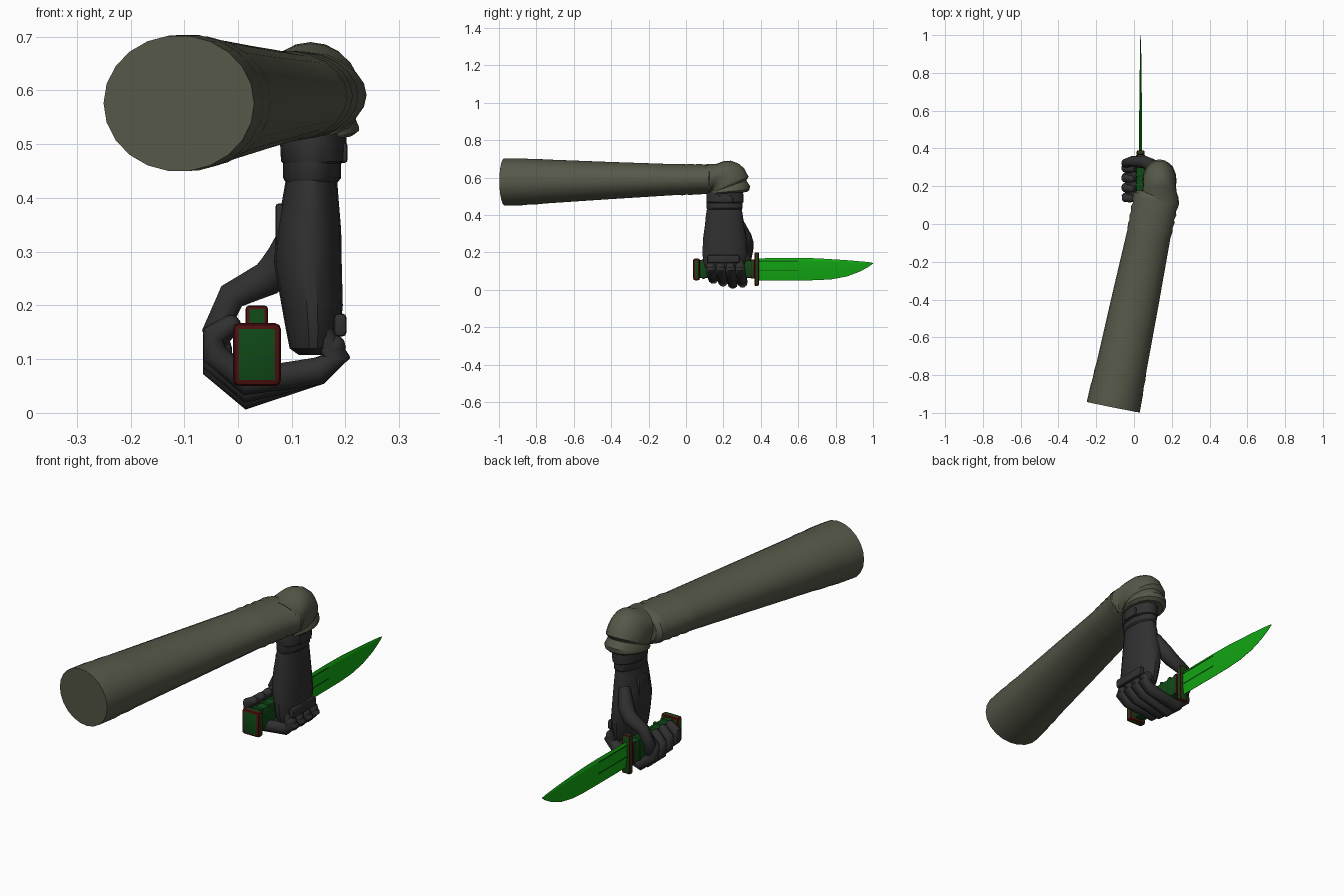
import bpy, bmesh, math
from mathutils import Vector

cube = bpy.data.objects.get("Cube")
if cube:
    bpy.data.objects.remove(cube, do_unlink=True)


def material(name, r, g, b):
    m = bpy.data.materials.new(name)
    m.use_nodes = True
    m.diffuse_color = (r, g, b, 1)
    bsdf = next(n for n in m.node_tree.nodes if n.type == 'BSDF_PRINCIPLED')
    bsdf.inputs["Base Color"].default_value = (r, g, b, 1)
    return m


OLIVE = material("olive cloth", 0.09, 0.097, 0.065)
BLACK = material("black glove", 0.03, 0.03, 0.031)
BLADE = material("bright green blade", 0.006, 0.38, 0.006)
GREEN = material("dark green grip", 0.005, 0.065, 0.008)
RED = material("dark red trim", 0.075, 0.005, 0.005)


def finish(name, bm, *mats, smooth=35):
    bmesh.ops.recalc_face_normals(bm, faces=bm.faces)
    me = bpy.data.meshes.new(name)
    bm.to_mesh(me)
    bm.free()
    ob = bpy.data.objects.new(name, me)
    bpy.context.collection.objects.link(ob)
    for m in mats:
        me.materials.append(m)
    if smooth:
        bpy.ops.object.select_all(action='DESELECT')
        ob.select_set(True)
        bpy.context.view_layer.objects.active = ob
        bpy.ops.object.shade_smooth_by_angle(angle=math.radians(smooth))
    return ob


def skin(bm, loops):
    """Bridge matching closed loops of points and cap both ends."""
    loops = [[bm.verts.new(p) for p in loop] for loop in loops]
    n = len(loops[0])
    for a, b in zip(loops, loops[1:]):
        for i in range(n):
            j = (i + 1) % n
            bm.faces.new((a[i], a[j], b[j], b[i]))
    bm.faces.new(loops[0])
    bm.faces.new(loops[-1])


def loft(name, mat, rings, side, n=20, smooth=35):
    """Each ring is (centre, direction, half width along side, half depth)."""
    loops = []
    for c, d, a, b in rings:
        d = Vector(d).normalized()
        u = Vector(side)
        u = (u - d * u.dot(d)).normalized()
        v = d.cross(u)
        loops.append([Vector(c) + u * a * math.cos(t) + v * b * math.sin(t)
                      for t in (2 * math.pi * i / n for i in range(n))])
    bm = bmesh.new()
    skin(bm, loops)
    return finish(name, bm, mat, smooth=smooth)


def digit(name, pts, radii, side):
    """Bent finger with rounded ends and mitred joints."""
    pts = [Vector(p) for p in pts]
    rings = []
    for i, (p, r) in enumerate(zip(pts, radii)):
        d = (pts[min(i + 1, len(pts) - 1)] - pts[max(i - 1, 0)]).normalized()
        rings.append((p, d, r, r))
    p, d, r, _ = rings[-1]
    rings += [(p + d * r * 0.5, d, r * 0.8, r * 0.8), (p + d * r * 0.8, d, r * 0.4, r * 0.4)]
    loft(name, BLACK, rings, side, n=10, smooth=50)


def box(name, lo, hi, mats, bevel=0.006, trim=False):
    bm = bmesh.new()
    bmesh.ops.create_cube(bm, size=1)
    lo, hi = Vector(lo), Vector(hi)
    for v in bm.verts:
        v.co = Vector([(l + h) / 2 + c * (h - l) for l, h, c in zip(lo, hi, v.co)])
    bmesh.ops.bevel(bm, geom=bm.edges[:], offset=bevel, segments=2, profile=0.5, affect='EDGES')
    bm.normal_update()
    if trim:  # rim red, flat panels green
        for f in bm.faces:
            f.material_index = 0 if max(abs(c) for c in f.normal) > 0.999 else 1
    return finish(name, bm, *mats)


# Upper sleeve: tapering tube with a hemmed shoulder end and folds near the elbow
axis = (0.2, 1, 0.01)
sleeve = [(-0.97, .143, .127), (-0.88, .141, .127), (-0.84, .137, .123), (-0.8, .138, .123),
          (-0.76, .134, .119), (-0.4, .126, .1), (-0.05, .116, .083), (-0.02, .12, .085),
          (0.0, .116, .081), (0.025, .121, .084), (0.045, .116, .08), (0.07, .122, .083),
          (0.09, .117, .079), (0.12, .124, .081), (0.145, .122, .077), (0.16, .1, .066)]
loft("upper_sleeve", OLIVE,
     [((-0.11 + 0.206 * (y + 0.97), y, 0.576 + 0.014 * (y + 0.97)), axis, a, b)
      for y, a, b in sleeve], (1, 0, 0), n=22)

# Elbow: rings fanned around the inside of the bend
elbow = [(.10, .67, .1), (.16, .672, .1), (.20, .687, .092), (.24, .69, .089), (.28, .675, .088),
         (.31, .65, .088), (.325, .62, .09), (.335, .605, .087), (.322, .585, .082),
         (.342, .555, .09), (.34, .535, .09), (.325, .522, .078)]
rings = []
for i, (y, z, w) in enumerate(elbow):
    out = Vector((0.135, y, z))
    inner = Vector((0.135, 0.125, 0.515 - 0.005 * (i % 2)))
    span = out - inner
    rings.append(((out + inner) / 2, (0, span.z, -span.y), w, span.length / 2))
loft("sleeve_elbow", OLIVE, rings, (1, 0, 0))

# Glove cuff, strap and hand body
down = (0, 0, -1)


def stack(name, rows, n=18):
    loft(name, BLACK, [((x, y, z), down, a, b) for z, x, a, y, b in rows], (1, 0, 0), n=n)


stack("glove_cuff", [(.53, .14, .06, .21, .095), (.508, .14, .062, .208, .1),
                     (.468, .14, .06, .208, .1), (.463, .138, .053, .206, .096)])
stack("glove_strap", [(.468, .138, .054, .206, .098), (.437, .138, .054, .206, .098),
                      (.43, .137, .049, .205, .093)])
stack("glove_hand", [(.44, .137, .047, .205, .093), (.40, .135, .052, .205, .1),
                     (.34, .132, .06, .206, .107), (.28, .13, .063, .207, .117),
                     (.20, .138, .057, .207, .121), (.15, .14, .05, .205, .115),
                     (.12, .14, .044, .205, .105), (.108, .138, .025, .205, .085)])
box("strap_buckle", (.185, .17, .465), (.204, .25, .503), [BLACK])
box("knuckle_guard", (.178, .115, .142), (.202, .285, .185), [BLACK], .008)
box("wrist_panel", (.07, .17, .31), (.085, .24, .39), [BLACK])

# Four fingers wrapped under the grip
names = ["little", "ring", "middle", "index"]
for i, name in enumerate(names):
    y = 0.13 + 0.052 * i
    lift = (0.026, 0.012, 0, 0.006)[i]
    pts = [(.155, y, .145), (.183, y + .004, .105), (.15, y + .008, .078),
           (.015, y + .016, .032 + lift), (-.045, y + .012, .085 + lift),
           (-.045, y + .008, .13 + lift * .6), (-.012, y + .004, .165)]
    digit(name + "_finger", pts, [.025, .027, .027, .027, .025, .023, .019], (0, 1, 0))
    bm = bmesh.new()
    bmesh.ops.create_uvsphere(bm, u_segments=10, v_segments=6, radius=0.026)
    bmesh.ops.translate(bm, verts=bm.verts, vec=(.176, y + .003, .122))
    finish(name + "_knuckle", bm, BLACK)

# Thumb across the top of the grip
digit("thumb", [(.115, .285, .36), (.085, .315, .285), (.055, .328, .25), (-.012, .332, .217),
                (-.043, .322, .15), (-.03, .315, .115)],
      [.025, .036, .034, .028, .025, .021], (0, 1, 0))

# Knife handle
box("grip", (.011, .06, .062), (.059, .365, .16), [GREEN], .012)
for i in range(5):
    y = 0.085 + i * 0.055
    box("grip_rib", (.008, y, .058), (.062, y + .018, .164), [GREEN], .006)
box("pommel", (-.009, .038, .05), (.08, .074, .167), [GREEN, RED], .011, True)
box("grip_collar", (.01, .345, .06), (.06, .367, .162), [GREEN, RED], .005, True)
box("guard", (.014, .366, .02), (.056, .39, .2), [GREEN, RED], .007, True)

# Blade: flat flanks bevelled to a spine and a cutting edge
X = 0.035
stations = [(.38, .168, .05, .007), (.6, .17, .05, .007), (.7, .168, .051, .006),
            (.78, .163, .056, .005), (.86, .158, .071, .004), (.93, .152, .097, .003),
            (.975, .148, .122, .002), (1.0, .143, .14, .0005)]
loops = []
for y, top, low, t in stations:
    h = top - low
    section = [(0, 0), (t, .12), (t, .6), (0.0006, 1), (-0.0006, 1), (-t, .6), (-t, .12)]
    loops.append([(X + x, y, top - h * f) for x, f in section])
bm = bmesh.new()
skin(bm, loops)
finish("blade", bm, BLADE, smooth=15)

# Fuller edges on both flanks
for s in (-1, 1):
    for z in (.152, .1):
        box("fuller_line", (X + s * .007 - .0012, .39, z), (X + s * .007 + .0012, .6, z + .004),
            [GREEN], .0005)
